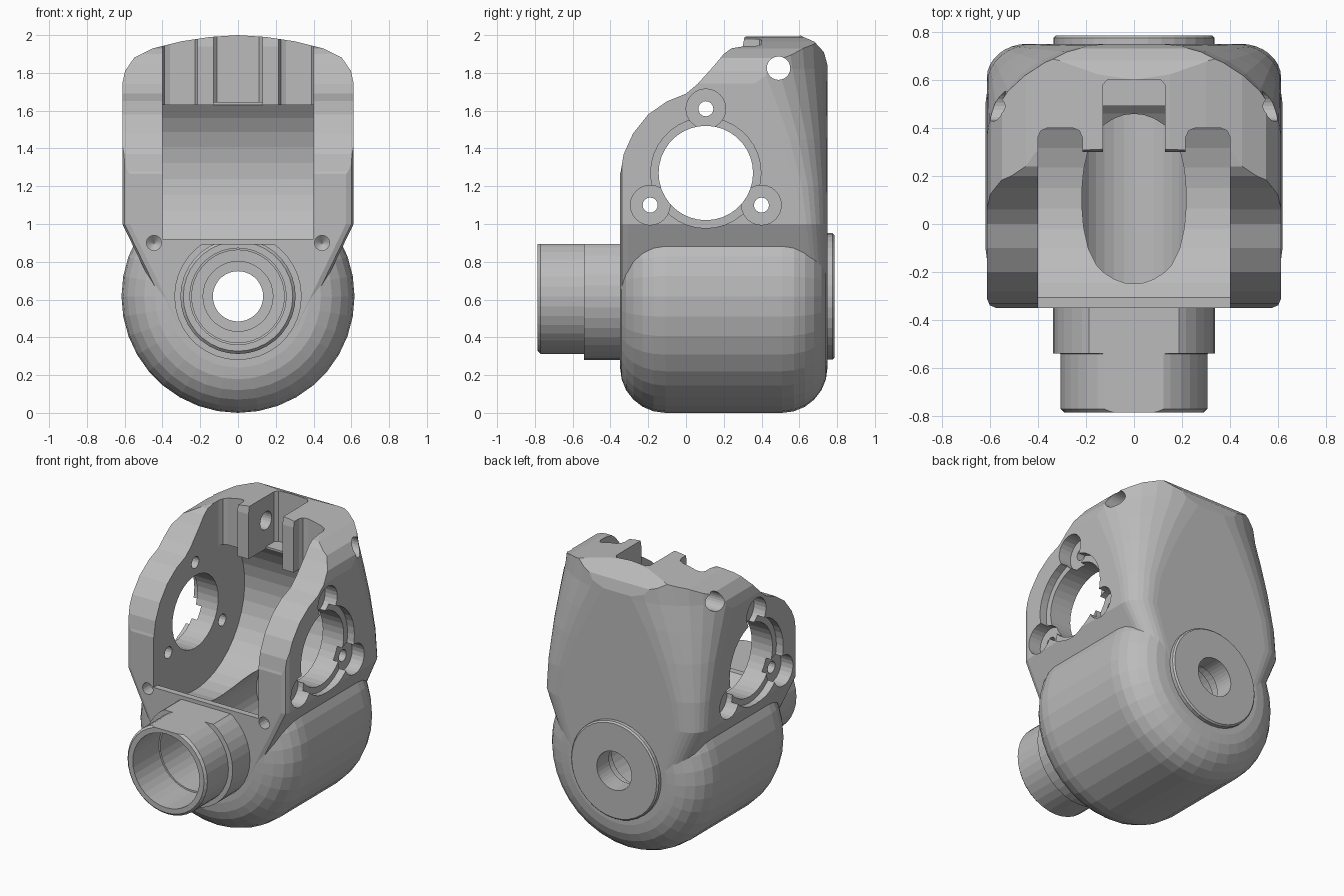
import bpy, bmesh
from math import sin, cos, pi, atan2, radians

if "Cube" in bpy.data.objects:
    bpy.data.objects.remove(bpy.data.objects["Cube"])

grey = bpy.data.materials.new("cast_grey")
grey.diffuse_color = (0.5, 0.5, 0.5, 1)
grey.use_nodes = True
grey.node_tree.nodes["Principled BSDF"].inputs["Base Color"].default_value = grey.diffuse_color


def finish(name, bm):
    bmesh.ops.recalc_face_normals(bm, faces=bm.faces)
    me = bpy.data.meshes.new(name)
    bm.to_mesh(me)
    bm.free()
    me.materials.append(grey)
    ob = bpy.data.objects.new(name, me)
    bpy.context.collection.objects.link(ob)
    return ob


def loft(name, rings):
    bm = bmesh.new()
    vr = [[bm.verts.new(p) for p in r] for r in rings]
    n = len(vr[0])
    for a, b in zip(vr, vr[1:]):
        for i in range(n):
            j = (i + 1) % n
            bm.faces.new((a[i], a[j], b[j], b[i]))
    bm.faces.new(vr[0])
    bm.faces.new(vr[-1])
    return finish(name, bm)


def prism(name, pts, axis, a, b):
    place = {'x': lambda p, d: (d, p[0], p[1]),
             'y': lambda p, d: (p[0], d, p[1]),
             'z': lambda p, d: (p[0], p[1], d)}[axis]
    return loft(name, [[place(p, d) for p in pts] for d in (a, b)])


def circle(c, r, n=32):
    return [(c[0] + r * cos(2 * pi * i / n), c[1] + r * sin(2 * pi * i / n)) for i in range(n)]


def lathe(name, profile, cx, cz, n=36):
    return loft(name, [[(x, y, z) for x, z in circle((cx, cz), r, n)] for y, r in profile])


def boolean(target, tool, op):
    m = target.modifiers.new("bool", 'BOOLEAN')
    m.operation, m.object, m.solver = op, tool, 'EXACT'
    dg = bpy.context.evaluated_depsgraph_get()
    me = bpy.data.meshes.new_from_object(target.evaluated_get(dg))
    target.modifiers.clear()
    target.data = me
    bpy.data.objects.remove(tool)


CZ = 0.617            # height of the barrel axis
HUB = (0.105, 1.27)   # side opening centre (y, z)


# Upper housing: sections with rear corners that grow rounder towards the top
def section(z, w, rx, ry, y0=-0.35, y1=0.75, f=0.04):
    half = [(w - f + f * sin(t), y0 + f - f * cos(t)) for t in (0, pi / 4, pi / 2)]
    half += [(w - rx + rx * cos(i * pi / 16), y1 - ry + ry * sin(i * pi / 16)) for i in range(9)]
    ring = half + [(-x, y) for x, y in reversed(half)]
    return [(x, y, z) for x, y in ring]


body = loft("housing", [section(*s) for s in (
    (0.46, 0.35, 0.08, 0.06), (1.0, 0.612, 0.17, 0.14), (1.2, 0.612, 0.2, 0.17),
    (1.45, 0.612, 0.3, 0.25), (1.65, 0.612, 0.4, 0.34), (1.82, 0.612, 0.5, 0.42),
    (2.1, 0.612, 0.6, 0.5))])

# Trim to the side outline
side = [(-0.4, 0.3), (-0.4, 1.1), (-0.345, 1.28), (-0.33, 1.37), (-0.28, 1.48), (-0.2, 1.58),
        (-0.1, 1.65), (0, 1.69), (0.06, 1.74), (0.15, 1.84), (0.2, 1.9), (0.24, 1.93),
        (0.3, 1.94), (0.31, 1.99), (0.42, 2.02), (0.6, 2.0), (0.68, 1.965), (0.73, 1.91),
        (0.752, 1.83), (0.8, 1.6), (0.8, 0.3)]
boolean(body, prism("side_trim", side, 'x', -1, 1), 'INTERSECT')

# Trim to the domed front outline
dome = [(0.7, 0.3), (0.7, 1.6), (0.613, 1.74), (0.598, 1.81), (0.55, 1.88), (0.45, 1.93),
        (0.3, 1.967), (0.15, 1.99)]
dome = dome + [(0, 2.0)] + [(-x, z) for x, z in reversed(dome)]
boolean(body, prism("front_trim", dome, 'y', -1, 1), 'INTERSECT')

# Lower barrel with filleted ends
f = 0.24
arc = [i * pi / 12 for i in range(7)]
barrel = [(-0.349 + f - f * cos(t), CZ - f + f * sin(t)) for t in arc]
barrel += [(0.749 - f + f * cos(t), CZ - f + f * sin(t)) for t in reversed(arc)]
boolean(body, lathe("barrel", barrel, 0, CZ), 'UNION')

# Front tube with a flat along its top, and rear boss
tube = lathe("tube", [(-0.785, 0.29), (-0.77, 0.305), (-0.54, 0.305), (-0.539, 0.337),
                      (-0.2, 0.337)], 0, CZ)
flat = prism("flat", [(-1, 0.895), (1, 0.895), (1, 1.5), (-1, 1.5)], 'y', -1, 0)
boolean(tube, flat, 'DIFFERENCE')
boolean(body, tube, 'UNION')
boolean(body, lathe("rear_boss", [(0.6, 0.335), (0.775, 0.335), (0.785, 0.325)], 0, CZ), 'UNION')

# Round cavity open to the front
R = 0.54
a0, a1 = atan2(-0.35, -0.411) + 2 * pi, atan2(0.36, 0.402) + 2 * pi
cav = [(HUB[0] + R * cos(a0 + (a1 - a0) * i / 20), HUB[1] + R * sin(a0 + (a1 - a0) * i / 20))
       for i in range(21)]
cav = [(-0.6, 0.92)] + cav + [(-0.6, 1.63)]
boolean(body, prism("cavity", cav, 'x', -0.4, 0.4), 'DIFFERENCE')

# Opening through the top, leaving two hinge tabs
notch = [(0.4, -0.6), (0.4, 0.36), (0.388, 0.388), (0.36, 0.4), (0.255, 0.4), (0.227, 0.388),
         (0.215, 0.36), (0.215, 0.3), (0.13, 0.3), (0.13, 0.49)]
notch = notch + [(-x, y) for x, y in reversed(notch)]
boolean(body, prism("notch", notch, 'z', 1.58, 2.3), 'DIFFERENCE')
slot = [(-0.129, 0.35), (0.129, 0.35), (0.129, 0.58), (0.11, 0.6), (-0.11, 0.6), (-0.129, 0.58)]
boolean(body, prism("slot", slot, 'z', 1.645, 2.3), 'DIFFERENCE')

# Hinge pin hole and main side opening
boolean(body, prism("pin_hole", circle((0.49, 1.825), 0.062, 24), 'x', -1, 1), 'DIFFERENCE')
boolean(body, prism("side_hole", circle(HUB, 0.25, 36), 'x', -1, 1), 'DIFFERENCE')

# Side recesses with three screw lobes each
lobes = [(HUB[0] + 0.34 * cos(radians(a)), HUB[1] + 0.34 * sin(radians(a))) for a in (90, 210, 330)]
for s in (-1, 1):
    boolean(body, prism("recess", circle(HUB, 0.292, 36), 'x', s * 0.56, s), 'DIFFERENCE')
    for c in lobes:
        boolean(body, prism("lobe", circle(c, 0.105, 24), 'x', s * 0.52, s), 'DIFFERENCE')
for c in lobes:
    boolean(body, prism("screw_hole", circle(c, 0.04, 16), 'x', -1, 1), 'DIFFERENCE')

# Stepped bore along the barrel
bore = [(-0.9, 0.255), (-0.5, 0.255), (-0.499, 0.245), (0.55, 0.245), (0.551, 0.185),
        (0.65, 0.185), (0.651, 0.133), (0.9, 0.133)]
boolean(body, lathe("bore", bore, 0, CZ), 'DIFFERENCE')

# Blind screw holes in the front face
for s in (-1, 1):
    boolean(body, lathe("front_hole", [(-0.5, 0.04), (-0.27, 0.04), (-0.24, 0.005)],
                        s * 0.445, 0.9, 16), 'DIFFERENCE')
